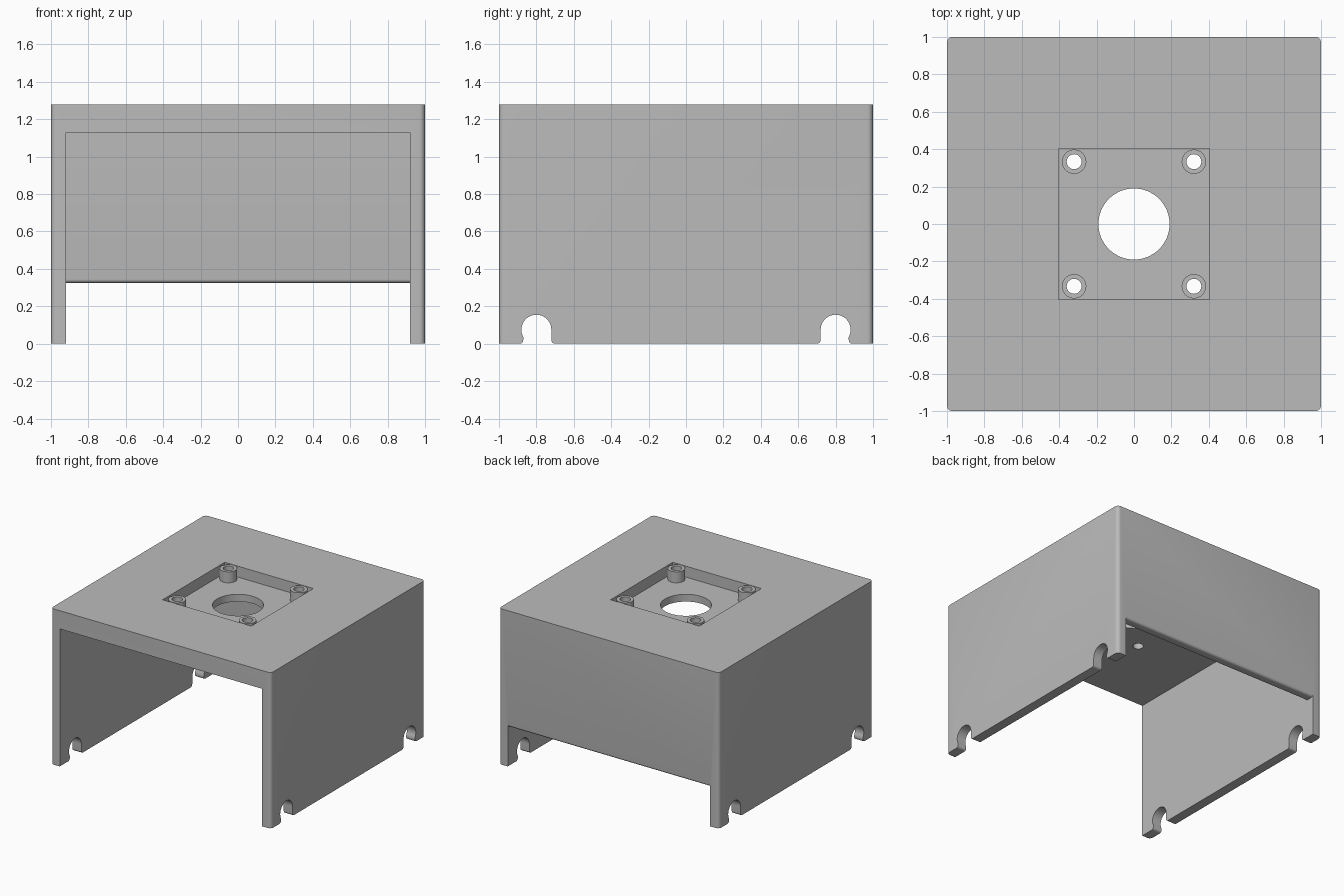
import bpy, bmesh
from math import sin, cos, radians
from mathutils import Matrix, Vector

if "Cube" in bpy.data.objects:
    bpy.data.objects.remove(bpy.data.objects["Cube"], do_unlink=True)

grey = bpy.data.materials.new("light_grey")
grey.use_nodes = True
grey.diffuse_color = (0.5, 0.5, 0.5, 1)
grey.node_tree.nodes["Principled BSDF"].inputs["Base Color"].default_value = (0.5, 0.5, 0.5, 1)

HEIGHT, ROOF, FLOOR, INNER = 1.28, 1.13, 1.19, 0.92


def arc(cx, cy, r, start, end, steps=6):
    angles = [radians(start + (end - start) * i / steps) for i in range(steps + 1)]
    return [(cx + r * cos(a), cy + r * sin(a)) for a in angles]


def prism(name, outline, low, high, axis="Z"):
    """Extrude a closed outline along Z (points are x, y) or X (points are y, z)."""
    bm = bmesh.new()
    place = (lambda a, b: (a, b, low)) if axis == "Z" else (lambda a, b: (low, a, b))
    face = bm.faces.new([bm.verts.new(place(a, b)) for a, b in outline])
    extruded = bmesh.ops.extrude_face_region(bm, geom=[face])["geom"]
    shift = Vector((0, 0, high - low)) if axis == "Z" else Vector((high - low, 0, 0))
    bmesh.ops.translate(bm, vec=shift, verts=[v for v in extruded if isinstance(v, bmesh.types.BMVert)])
    bmesh.ops.recalc_face_normals(bm, faces=bm.faces)
    mesh = bpy.data.meshes.new(name)
    bm.to_mesh(mesh)
    bm.free()
    mesh.materials.append(grey)
    obj = bpy.data.objects.new(name, mesh)
    bpy.context.collection.objects.link(obj)
    return obj


def cut(obj, cutters):
    """Subtract every cutter and keep the resulting mesh."""
    for cutter in cutters:
        cutter.hide_render = True
        mod = obj.modifiers.new("cut", "BOOLEAN")
        mod.operation, mod.solver, mod.object = "DIFFERENCE", "EXACT", cutter
    graph = bpy.context.evaluated_depsgraph_get()
    mesh = bpy.data.meshes.new_from_object(obj.evaluated_get(graph))
    obj.modifiers.clear()
    obj.data = mesh


def circle(x, y, r, steps=32):
    return arc(x, y, r, 0, 360, steps)[:-1]


def square(half):
    return [(-half, -half), (half, -half), (half, half), (-half, half)]


# Housing block with rounded upright corners
r = 0.03
outline = (arc(1 - r, 1 - r, r, 0, 90) + arc(r - 1, 1 - r, r, 90, 180)
           + arc(r - 1, r - 1, r, 180, 270) + arc(1 - r, r - 1, r, 270, 360))
housing = prism("housing", outline, 0, HEIGHT)

# Open front and underside, leaving a short back wall with a rounded lower edge
cavity_outline = ([(-1.1, -0.1), (1.1, -0.1), (1.1, 0.345)]
                  + arc(0.98, 0.345, 0.02, 0, -90) + arc(0.94, 0.345, 0.02, -90, -180)
                  + [(INNER, ROOF), (-1.1, ROOF)])
cavity = prism("cavity_cutter", cavity_outline, -INNER, INNER, "X")

# Snap-fit notches in the lower edges of both side walls
notch_outline = ([(0.70, -0.05)] + arc(0.70, 0.02, 0.02, -90, 0)
                 + arc(0.80, 0.075, 0.08, 180, -29, 24)
                 + arc(0.89, 0.02, 0.02, 180, 270) + [(0.89, -0.05)])
notches = [prism("notch_cutter", [(side * y, z) for y, z in notch_outline], -1.1, 1.1, "X")
           for side in (-1, 1)]

# Square recess, central opening and screw holes in the roof
recess = prism("recess_cutter", square(0.403), FLOOR, HEIGHT + 0.1)
opening = prism("opening_cutter", circle(0, 0, 0.19, 64), ROOF - 0.1, HEIGHT + 0.1)
spots = [(x, y) for x in (-0.32, 0.32) for y in (-0.333, 0.333)]
drills = [prism("drill_cutter", circle(x, y, 0.04), ROOF - 0.1, HEIGHT + 0.1) for x, y in spots]

cut(housing, [cavity, *notches, recess, opening, *drills])

# Hollow screw posts standing in the recess
posts = []
for (x, y), drill in zip(spots, drills):
    post = prism("screw_post", circle(x, y, 0.065), FLOOR - 0.01, HEIGHT)
    cut(post, [drill])
    posts.append(post)

for helper in [cavity, *notches, recess, opening, *drills]:
    bpy.data.objects.remove(helper, do_unlink=True)

# Smooth the rounded surfaces, keep the edges crisp
for obj in [housing, *posts]:
    bpy.ops.object.select_all(action="DESELECT")
    obj.select_set(True)
    bpy.context.view_layer.objects.active = obj
    bpy.ops.object.shade_smooth_by_angle(angle=radians(30))
